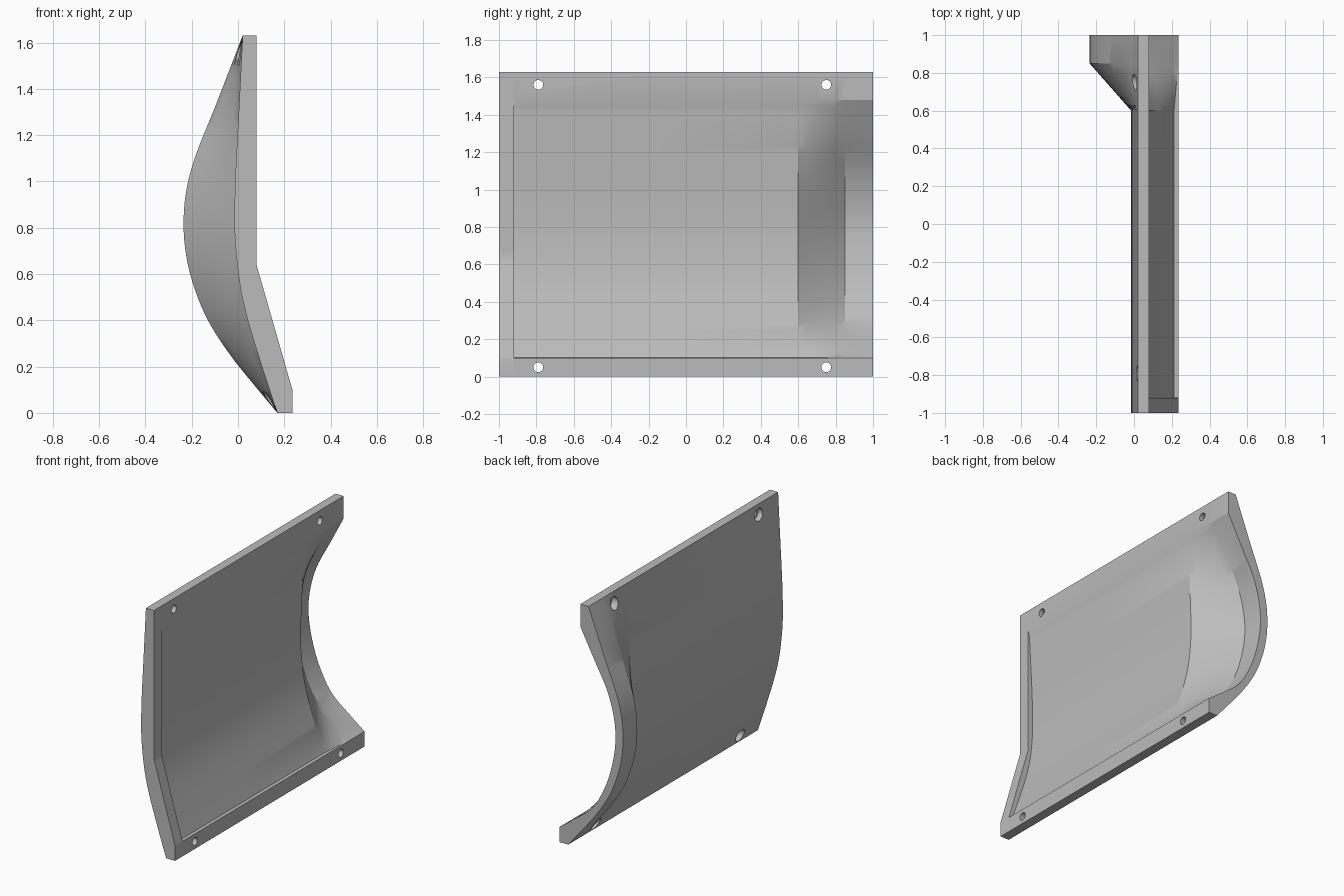
import bpy, bmesh, math

if "Cube" in bpy.data.objects:
    bpy.data.objects.remove(bpy.data.objects["Cube"], do_unlink=True)

HEIGHT, FOOT, HEAD = 1.63, 0.1, 1.48


def linear(pts):
    def f(z):
        for (a, p), (b, q) in zip(pts, pts[1:]):
            if z <= b:
                return p + (q - p) * (z - a) / (b - a)
        return pts[-1][1]
    return f


def smooth(pts):
    """Curve through (z, x) points with averaged slopes."""
    secant = [(q - p) / (b - a) for (a, p), (b, q) in zip(pts, pts[1:])]
    slope = [secant[0]] + [(s + t) / 2 for s, t in zip(secant, secant[1:])] + [secant[-1]]

    def f(z):
        for i, ((a, p), (b, q)) in enumerate(zip(pts, pts[1:])):
            if z <= b + 1e-6:
                h, t = b - a, (z - a) / (b - a)
                return (p * (1 + 2 * t) * (1 - t) ** 2 + slope[i] * h * t * (1 - t) ** 2
                        + q * t * t * (3 - 2 * t) + slope[i + 1] * h * t * t * (t - 1))
        return pts[-1][1]
    return f


# Profiles, x as a function of height
frame = linear([(0, .235), (FOOT, .235), (.64, .08), (HEIGHT, .08)])
outer_mid = smooth([(0, .17), (.2, .103), (.49, .02), (.72, -.011), (.82, -.015),
                    (1.0, -.012), (1.3, .003), (HEIGHT, .02)])
outer_end = smooth([(0, .17), (.12, .07), (.245, -.03), (.4, -.13), (.55, -.192),
                    (.68, -.224), (.8, -.235), (.93, -.228), (1.06, -.2),
                    (1.35, -.088), (HEIGHT, .02)])
inner_end = smooth([(FOOT, .235), (.19, .115), (.28, .003), (.43, -.09), (.6, -.15),
                    (.8, -.18), (.95, -.165), (1.1, -.12), (1.3, -.015), (HEAD, .08)])


def flare(y):
    return min(1, max(0, (y - .6) / .25))


def outer(y, z):
    s = flare(y)
    return outer_mid(z) * (1 - s) + outer_end(z) * s


def inner(y, z):
    if y < -.9195 or z <= FOOT or z >= HEAD:      # rim, foot and head strips
        return frame(z)
    s = flare(y)
    mid = outer_mid(z) + .06 + .02 * max(0, 1 - z / .6)
    return min(frame(z), mid * (1 - s) + inner_end(z) * s)


# Curved panel as two lofted skins joined around their border
ys = [-1, -.92, -.919, -.2, .6] + [.6 + .05 * i for i in range(1, 6)] + [1]
zs = ([0, FOOT, FOOT + .001] + [FOOT + (.64 - FOOT) * i / 18 for i in range(1, 19)]
      + [.64 + (HEAD - .64) * i / 24 for i in range(1, 25)] + [HEIGHT])
bm = bmesh.new()
skins = [[[bm.verts.new((f(y, z), y, z)) for z in zs] for y in ys] for f in (outer, inner)]
ny, nz = len(ys), len(zs)
for skin in skins:
    for i in range(ny - 1):
        for j in range(nz - 1):
            bm.faces.new((skin[i][j], skin[i + 1][j], skin[i + 1][j + 1], skin[i][j + 1]))
border = ([(i, 0) for i in range(ny)] + [(ny - 1, j) for j in range(1, nz)]
          + [(i, nz - 1) for i in range(ny - 2, -1, -1)] + [(0, j) for j in range(nz - 2, 0, -1)])
for (i, j), (k, l) in zip(border, border[1:] + border[:1]):
    bm.faces.new((skins[0][i][j], skins[0][k][l], skins[1][k][l], skins[1][i][j]))
bmesh.ops.recalc_face_normals(bm, faces=bm.faces)
mesh = bpy.data.meshes.new("curved_panel")
bm.to_mesh(mesh)
bm.free()
panel = bpy.data.objects.new("curved_panel", mesh)
bpy.context.collection.objects.link(panel)

# One grey material
grey = bpy.data.materials.new("plain_grey")
grey.use_nodes = True
grey.diffuse_color = (.5, .5, .5, 1)
grey.node_tree.nodes["Principled BSDF"].inputs["Base Color"].default_value = (.5, .5, .5, 1)
mesh.materials.append(grey)


def drill(y, z, radius, x0, x1):
    bpy.ops.mesh.primitive_cylinder_add(vertices=24, radius=radius, depth=x1 - x0,
                                        location=((x0 + x1) / 2, y, z),
                                        rotation=(0, math.pi / 2, 0))
    cutter = bpy.context.object
    cutter.name = "hole_cutter"
    cutter.hide_render = True
    cutter.data.materials.append(grey)
    bpy.context.view_layer.objects.active = panel
    mod = panel.modifiers.new("hole", "BOOLEAN")
    mod.operation, mod.object, mod.solver = "DIFFERENCE", cutter, "EXACT"
    bpy.ops.object.modifier_apply(modifier=mod.name)
    bpy.data.objects.remove(cutter, do_unlink=True)


# Four screw holes, counterbored from the outer side
for y in (-.79, .75):
    for z, seat in ((.05, .2), (1.56, .05)):
        drill(y, z, .026, -.5, .5)
        drill(y, z, .042, -.5, seat)

bpy.ops.object.select_all(action="DESELECT")
panel.select_set(True)
bpy.context.view_layer.objects.active = panel
bpy.ops.object.shade_smooth_by_angle(angle=math.radians(25))
